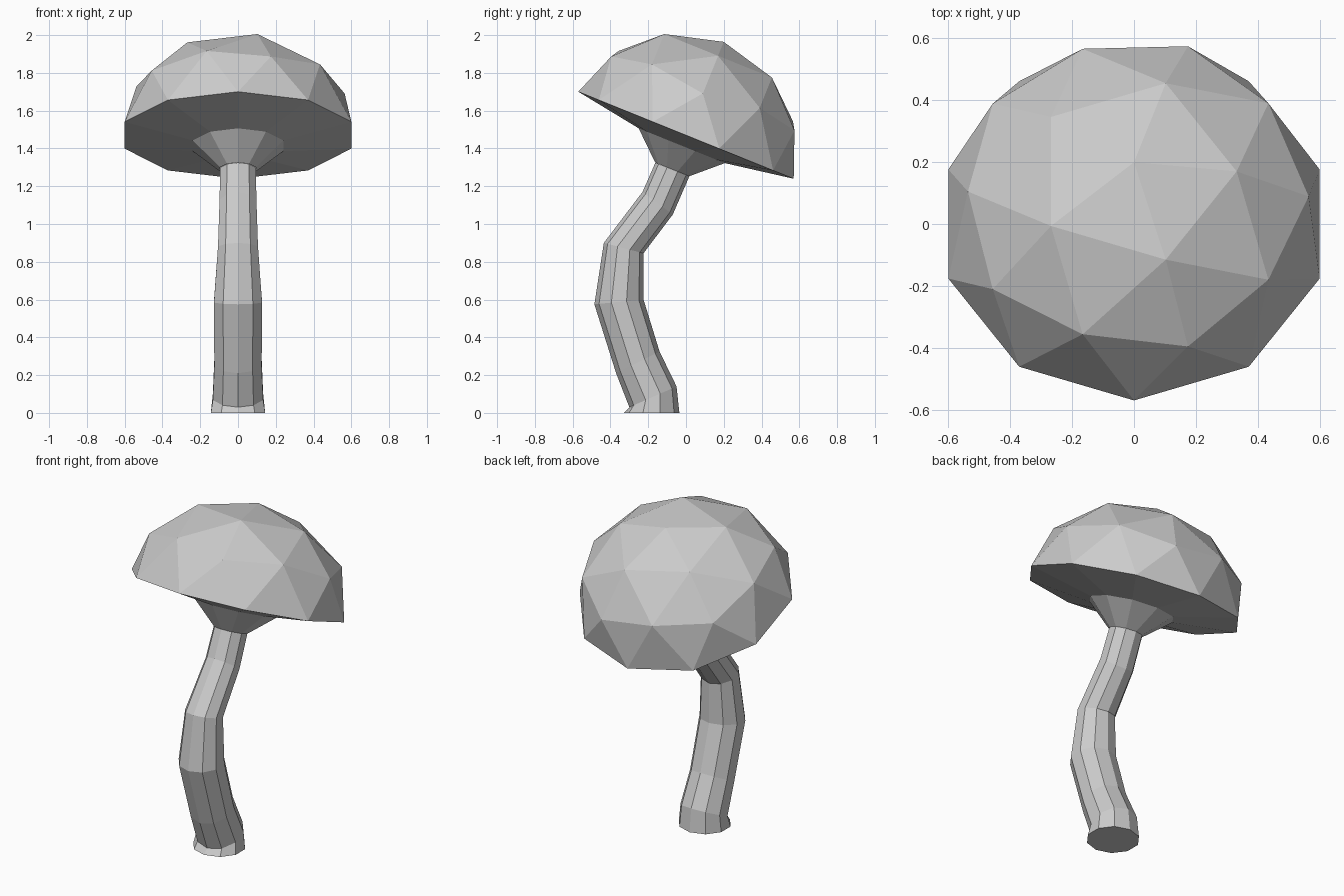
import bpy, bmesh
from math import radians, sin, cos, pi
from mathutils import Matrix, Vector

if "Cube" in bpy.data.objects:
    bpy.data.objects.remove(bpy.data.objects["Cube"])


def finish(bm, name):
    bmesh.ops.recalc_face_normals(bm, faces=bm.faces)
    mesh = bpy.data.meshes.new(name)
    bm.to_mesh(mesh)
    bm.free()
    obj = bpy.data.objects.new(name, mesh)
    bpy.context.collection.objects.link(obj)
    return obj


# Cap: upper half of a faceted ball, flattened and tilted backwards
bm = bmesh.new()
bmesh.ops.create_icosphere(bm, subdivisions=2, radius=1)
bmesh.ops.delete(bm, geom=[v for v in bm.verts if v.co.z < -0.05], context='VERTS')
bmesh.ops.scale(bm, vec=(0.631, 0.615, 0.533), verts=bm.verts)

# Underside and neck: rim pulled inwards and down in two steps
edges = [e for e in bm.edges if e.is_boundary]
for shrink, height in ((0.4, -0.06), (0.395, -0.195)):
    new = bmesh.ops.extrude_edge_only(bm, edges=edges)['geom']
    edges = [g for g in new if isinstance(g, bmesh.types.BMEdge)]
    for v in [g for g in new if isinstance(g, bmesh.types.BMVert)]:
        v.co = (v.co.x * shrink, v.co.y * shrink, height)
    edges = [e for e in edges if e.is_boundary]
bm.transform(Matrix.Translation((0, 0, 1.47)) @ Matrix.Rotation(radians(-22), 4, 'X'))
finish(bm, "cap")

# Stalk: ten-sided rings given by front (y, z) and back (y, z) points
rings = [
    (-0.33, 0.0, -0.035, 0.0),
    (-0.30, 0.03, -0.05, 0.14),
    (-0.37, 0.21, -0.14, 0.325),
    (-0.485, 0.575, -0.225, 0.60),
    (-0.435, 0.90, -0.225, 0.845),
    (-0.23, 1.17, -0.07, 1.05),
    (-0.162, 1.325, 0.018, 1.253),
]
SIDES = 10
bm = bmesh.new()
loops = []
for fy, fz, by, bz in rings:
    front, back = Vector((0, fy, fz)), Vector((0, by, bz))
    mid, half = (front + back) / 2, (front - back) / 2
    across = Vector((half.length * 1.025, 0, 0))
    loops.append([bm.verts.new(mid + half * cos(2 * pi * i / SIDES) + across * sin(2 * pi * i / SIDES))
                  for i in range(SIDES)])
for a, b in zip(loops, loops[1:]):
    for i in range(SIDES):
        j = (i + 1) % SIDES
        bm.faces.new((a[i], a[j], b[j], b[i]))
bm.faces.new(loops[0])
finish(bm, "stalk")
